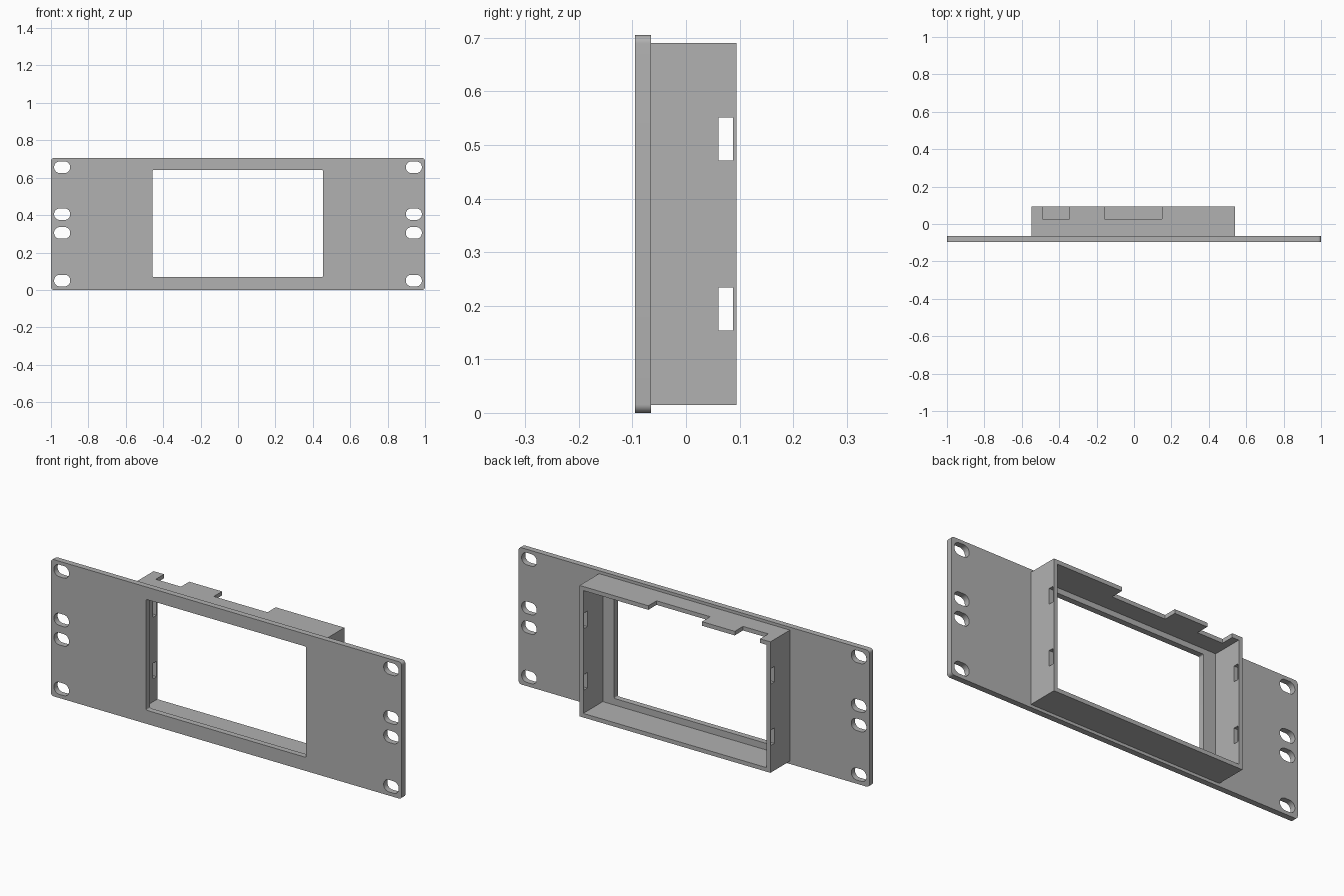
import bpy
import bmesh
from math import pi, cos, sin
from mathutils import Vector

cube = bpy.data.objects.get("Cube")
if cube:
    bpy.data.objects.remove(cube, do_unlink=True)

grey = bpy.data.materials.new("plain grey")
grey.use_nodes = True
COLOUR = (0.44, 0.44, 0.44, 1)
grey.diffuse_color = COLOUR
grey.node_tree.nodes["Principled BSDF"].inputs["Base Color"].default_value = COLOUR


def rectangle(a0, a1, b0, b1, radius=0.0, steps=8):
    """Rectangle outline, with rounded corners if a radius is given."""
    if not radius:
        return [(a0, b0), (a1, b0), (a1, b1), (a0, b1)]
    r = radius
    centres = [(a1 - r, b1 - r), (a0 + r, b1 - r), (a0 + r, b0 + r), (a1 - r, b0 + r)]
    return [(ca + r * cos((q + i / steps) * pi / 2), cb + r * sin((q + i / steps) * pi / 2))
            for q, (ca, cb) in enumerate(centres) for i in range(steps + 1)]


def slab(name, axes, outlines, low, high):
    """Outer outline plus hole outlines, filled and extruded along the third axis."""
    a, b = ("xyz".index(c) for c in axes)
    depth = 3 - a - b
    bm = bmesh.new()
    for outline in outlines:
        verts = []
        for pa, pb in outline:
            co = Vector()
            co[a], co[b], co[depth] = pa, pb, low
            verts.append(bm.verts.new(co))
        for i, v in enumerate(verts):
            bm.edges.new((verts[i - 1], v))
    normal = Vector()
    normal[depth] = 1
    bmesh.ops.triangle_fill(bm, edges=bm.edges[:], use_beauty=True, normal=normal)
    new = bmesh.ops.extrude_face_region(bm, geom=bm.faces[:])["geom"]
    bmesh.ops.translate(bm, vec=normal * (high - low),
                        verts=[g for g in new if isinstance(g, bmesh.types.BMVert)])
    bmesh.ops.recalc_face_normals(bm, faces=bm.faces[:])
    mesh = bpy.data.meshes.new(name)
    bm.to_mesh(mesh)
    bm.free()
    mesh.materials.append(grey)
    obj = bpy.data.objects.new(name, mesh)
    bpy.context.collection.objects.link(obj)
    bpy.ops.object.select_all(action='DESELECT')
    obj.select_set(True)
    bpy.context.view_layer.objects.active = obj
    bpy.ops.object.shade_smooth_by_angle()
    return obj


# Main dimensions
HEIGHT = 0.705
FRONT, PLATE_BACK, BACK = -0.095, -0.065, 0.094
RIGHT, LEFT, BOTTOM, TOP = -0.547, 0.541, 0.015, 0.69
WALL = 0.021

# Front plate with window and mounting slots
outlines = [rectangle(-1, 1, 0, HEIGHT, 0.016),
            rectangle(-0.457, 0.455, 0.07, 0.641, 0.006, 4)]
for x in (-0.94, 0.94):
    for z in (0.05, 0.305, 0.405, 0.656):
        outlines.append(rectangle(x - 0.043, x + 0.043, z - 0.031, z + 0.031, 0.03))
slab("front_plate", "xz", outlines, FRONT, PLATE_BACK)

# Side walls with clip slots
side = [rectangle(PLATE_BACK, BACK, BOTTOM, TOP)]
for z in (0.194, 0.511):
    side.append(rectangle(0.061, 0.088, z - 0.04, z + 0.04))
slab("right_wall", "yz", side, RIGHT, RIGHT + WALL)
slab("left_wall", "yz", side, LEFT - WALL, LEFT)

# Bottom wall
inner_right, inner_left = RIGHT + WALL, LEFT - WALL
slab("bottom_wall", "xy", [rectangle(inner_right, inner_left, PLATE_BACK, BACK)],
     BOTTOM, BOTTOM + WALL)

# Top wall with two notches in its back edge
NOTCH = 0.027
edge = [(inner_left, PLATE_BACK), (inner_left, BACK)]
for start, end in ((0.149, -0.157), (-0.344, -0.488)):
    edge += [(start, BACK), (start, NOTCH), (end, NOTCH), (end, BACK)]
edge += [(inner_right, BACK), (inner_right, PLATE_BACK)]
slab("top_wall", "xy", [edge], TOP - WALL, TOP)
